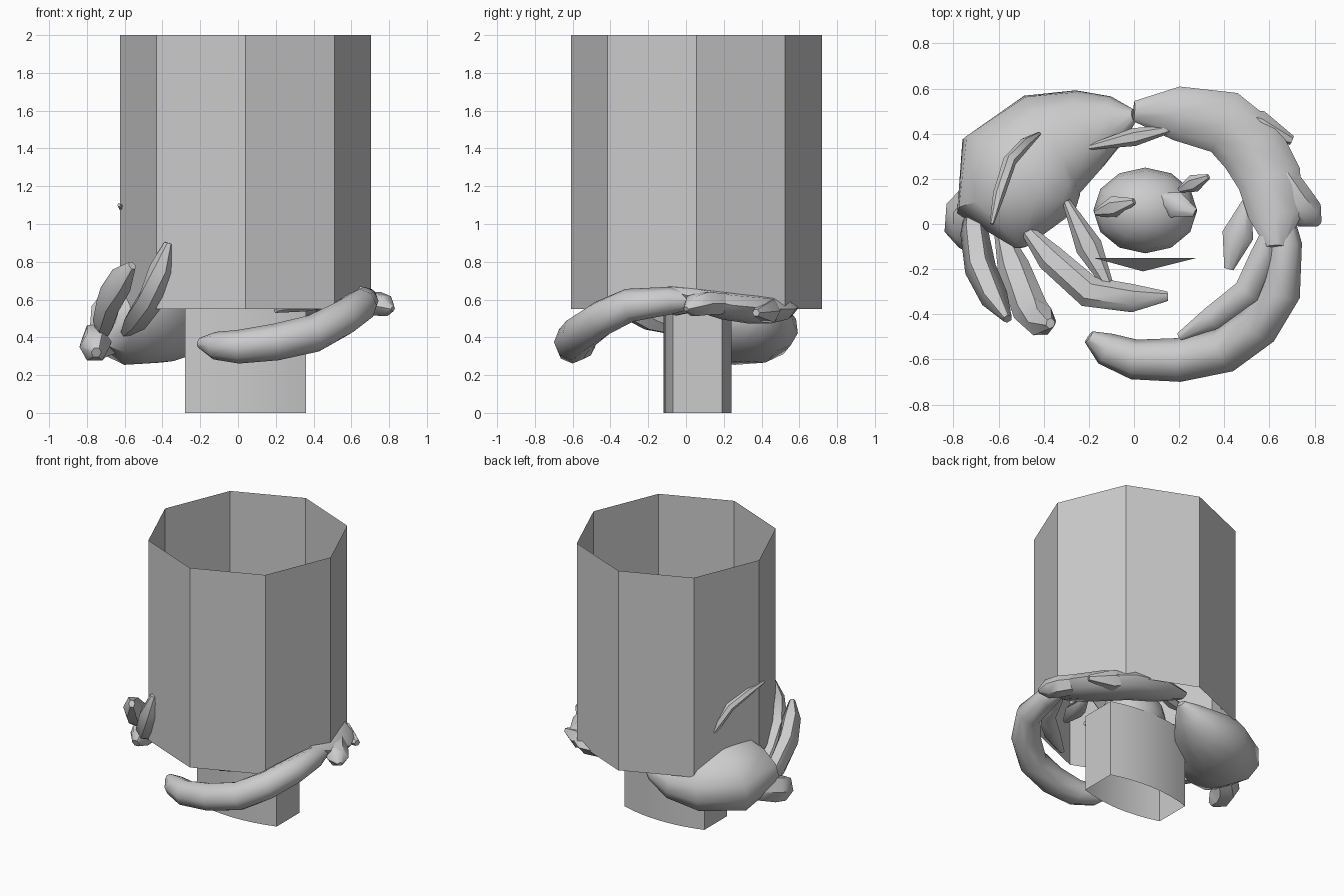
import bpy, bmesh, math
from mathutils import Vector, Matrix

old = bpy.data.objects.get("Cube")
if old:
    bpy.data.objects.remove(old, do_unlink=True)

shade = .6
grey = bpy.data.materials.new("plain_grey")
grey.use_nodes = True
grey.diffuse_color = (shade, shade, shade, 1)
grey.node_tree.nodes["Principled BSDF"].inputs["Base Color"].default_value = grey.diffuse_color


def finish(bm, name, smooth=True):
    """Turn a bmesh into a named, coloured object."""
    mesh = bpy.data.meshes.new(name)
    bm.to_mesh(mesh)
    bm.free()
    mesh.materials.append(grey)
    part = bpy.data.objects.new(name, mesh)
    bpy.context.collection.objects.link(part)
    if smooth:
        bpy.ops.object.select_all(action='DESELECT')
        part.select_set(True)
        bpy.context.view_layer.objects.active = part
        bpy.ops.object.shade_smooth_by_angle(angle=math.radians(50))


def bridge(bm, lower, upper):
    """Join two rings of vertices with quads."""
    for i, corner in enumerate(lower):
        bm.faces.new((lower[i - 1], corner, upper[i], upper[i - 1]))


def sleeve(name, outline, low, high, smooth):
    """Open vertical wall around a counter-clockwise outline."""
    bm = bmesh.new()
    lower, upper = [[bm.verts.new((x, y, z)) for x, y in outline] for z in (low, high)]
    bridge(bm, lower, upper)
    finish(bm, name, smooth)


def smooth_path(points, steps=2):
    """Pass a curve through the control points."""
    points = [Vector(p) for p in points]
    padded = [points[0], *points, points[-1]]
    path = []
    for before, start, end, after in zip(padded, padded[1:], padded[2:], padded[3:]):
        for step in range(steps):
            t = step / steps
            leave, arrive = (end - before) / 2, (after - start) / 2
            blend = t * t * (3 - 2 * t)
            path.append(start.lerp(end, blend) + leave * t * (1 - t) ** 2 - arrive * t * t * (1 - t))
    return path + [points[-1]]


def limb(name, width, height, *points, sides=8, tip=.3, skew=1, roll=0):
    """Loft oval sections along a path, swelling between narrow ends."""
    bm = bmesh.new()
    path = smooth_path(points)
    last = len(path) - 1
    rings = []
    for i, centre in enumerate(path):
        along = (path[min(i + 1, last)] - path[max(i - 1, 0)]).normalized()
        side = along.cross(Vector((0, 0, 1))).normalized()
        up = side.cross(along)
        turn = Matrix.Rotation(math.radians(roll), 3, along)
        swell = tip + (1 - tip) * math.sqrt(abs(math.sin(math.pi * (i / last) ** skew)))
        ring = []
        for k in range(sides):
            angle = math.tau * k / sides
            offset = side * width * math.cos(angle) + up * height * math.sin(angle)
            ring.append(bm.verts.new(centre + turn @ offset * swell))
        rings.append(ring)
    for lower, upper in zip(rings, rings[1:]):
        bridge(bm, lower, upper)
    bm.faces.new(rings[0])
    bm.faces.new(rings[-1])
    bmesh.ops.recalc_face_normals(bm, faces=bm.faces)
    finish(bm, name)


# Eight-sided tube, open at both ends
radius = .665
corners = [math.tau * k / 8 for k in range(8)]
sleeve("octagonal_tube", [(.04 + radius * math.cos(a), .055 + radius * math.sin(a)) for a in corners],
       .55, 2, False)

# Hollow stem with flat ends and bowed long sides
outline = []
for sign in (-1, 1):
    for k in range(9):
        t = k / 4 - 1
        outline.append((.04 - sign * .32 * t, .06 + sign * (.18 - .05 * t * t)))
sleeve("stem", outline, 0, .56, True)

# Rounded cap on the stem, with small horns
bm = bmesh.new()
bmesh.ops.create_uvsphere(bm, u_segments=12, v_segments=8, radius=.2,
                          matrix=Matrix.Translation((.05, .06, .6)) @ Matrix.Diagonal((1.15, .95, 1, 1)))
finish(bm, "stem_cap")
limb("right_horn", .05, .04, (-.17, .05, .7), (0, .1, .8), sides=6)
limb("left_horn", .06, .04, (.1, .12, .75), (.27, .05, .8), sides=6)
limb("rear_horn", .04, .03, (.2, .15, .7), (.33, .21, .8), sides=6)

# Pointed blade ahead of the cap
bm = bmesh.new()
left, right, point, foot = [bm.verts.new(v) for v in
                            ((.28, -.15, .8), (-.18, -.15, .8), (.04, -.21, .7), (.04, -.15, .6))]
for corner_set in ((right, point, left), (right, foot, point), (foot, left, point)):
    bm.faces.new(corner_set)
finish(bm, "front_blade", False)

# Left hand: a flat palm sweeping around the tube into long fingers
limb("left_palm", .15, .08, (0, .5, .6), (.4, .45, .55), (.6, .2, .57), (.63, -.1, .65))
limb("left_long_finger", .1, .1, (.66, .1, .6), (.65, -.3, .57), (.4, -.56, .42), (0, -.6, .35), (-.2, -.5, .37))
limb("left_short_finger", .06, .04, (.6, 0, .64), (.5, -.3, .6), (.2, -.5, .54), sides=6)
limb("left_thumb", .07, .05, (.5, .1, .56), (.42, -.2, .56), sides=6)
limb("left_spur", .08, .07, (.6, .3, .57), (.72, .1, .58), (.82, 0, .55), sides=6, tip=.2)
limb("left_knuckle", .07, .07, (.4, .5, .55), (.7, .37, .53), sides=6)

# Right hand: a deep cupped palm, lower on its outer edge
limb("right_palm", .3, .23, (0, .48, .55), (-.2, .42, .47), (-.5, .25, .48), (-.5, -.1, .57),
     sides=12, tip=.1, skew=2, roll=15)
limb("right_wrist", .04, .04, (-.2, .34, .6), (.2, .43, .6), sides=6)
limb("right_heel", .09, .1, (-.6, .2, .4), (-.75, .05, .38), (-.75, -.1, .32), sides=6)

# Right fingers, reaching forward and up
limb("right_outer_finger", .07, .09, (-.72, .1, .4), (-.68, -.2, .6), (-.56, -.42, .78), sides=6)
limb("right_wide_finger", .08, .07, (-.6, 0, .42), (-.46, -.38, .6), (-.37, -.44, .9), sides=6)
limb("right_middle_finger", .07, .05, (-.5, 0, .6), (-.2, -.3, .7), (.15, -.32, .7), sides=6)
limb("right_inner_finger", .06, .05, (-.3, .1, .65), (-.1, -.3, .7), sides=6)

# Thin finger breaking through the tube wall
limb("right_thin_finger", .03, .03, (-.42, .4, .7), (-.55, .28, 1), (-.63, 0, 1.1), sides=6)
